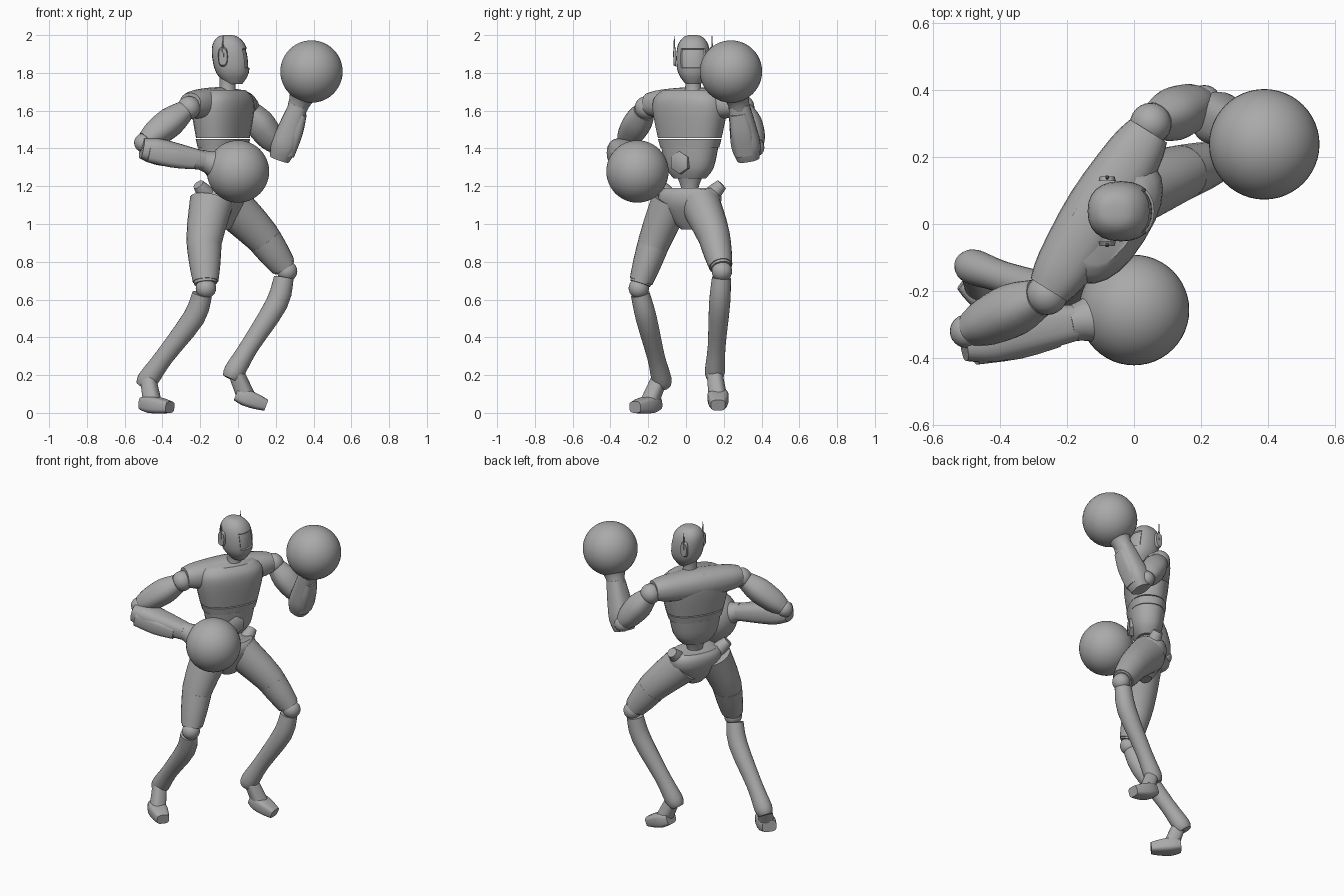
import bpy, bmesh, math
from mathutils import Vector

cube = bpy.data.objects.get("Cube")
if cube:
    bpy.data.objects.remove(cube, do_unlink=True)

grey = bpy.data.materials.new("plain_grey")
grey.use_nodes = True
grey.diffuse_color = (.4, .4, .4, 1)
shader = grey.node_tree.nodes["Principled BSDF"]
shader.inputs["Base Color"].default_value = grey.diffuse_color


def heading(degrees):
    angle = math.radians(degrees)
    return Vector((math.cos(angle), math.sin(angle), 0))


UP = Vector((0, 0, 1))
FORWARD, LEFTWARD = heading(0), heading(90)
CHEST_SIDE, CHEST_FRONT = heading(58), heading(-32)
PELVIS_SIDE = heading(66)


def finish(name, bm):
    bmesh.ops.recalc_face_normals(bm, faces=bm.faces)
    mesh = bpy.data.meshes.new(name)
    bm.to_mesh(mesh)
    bm.free()
    part = bpy.data.objects.new(name, mesh)
    bpy.context.collection.objects.link(part)
    mesh.materials.append(grey)
    bpy.ops.object.select_all(action="DESELECT")
    part.select_set(True)
    bpy.context.view_layer.objects.active = part
    bpy.ops.object.shade_smooth_by_angle(angle=math.radians(40))


def smooth_path(points, steps):
    # Spline through the centres, with each radius as the fourth component
    last = len(points) - 1
    path = []
    for i in range(last):
        start, end = points[i], points[i + 1]
        leave = (end - points[max(i - 1, 0)]) / 2
        arrive = (points[min(i + 2, last)] - start) / 2
        for k in range(steps):
            t = k / steps
            ease = t * t * (3 - 2 * t)
            path.append(start.lerp(end, ease) + leave * (t * (1 - t) ** 2)
                        - arrive * (t * t * (1 - t)))
    return path + [points[last]]


def power_curve(value, power):
    return math.copysign(abs(value) ** (2 / power), value)


def limb(name, centres, radii, side, flat=1, power=2, steps=3, sides=24, level=False, edit=None):
    """Skin rounded sections along a path; flat is the depth to width ratio."""
    path = smooth_path([Vector((*c, r)) for c, r in zip(centres, radii)], steps)
    bm = bmesh.new()
    rings = []
    for i, section in enumerate(path):
        before, after = path[max(i - 1, 0)], path[min(i + 1, len(path) - 1)]
        along = UP if level else (after - before).to_3d().normalized()
        across = (side - along * side.dot(along)).normalized()
        depth = along.cross(across) * flat
        ring = []
        for k in range(sides):
            turn = math.tau * k / sides
            offset = (across * power_curve(math.cos(turn), power)
                      + depth * power_curve(math.sin(turn), power))
            ring.append(bm.verts.new(section.to_3d() + offset * section.w))
        rings.append(ring)
    for lower, upper in zip(rings, rings[1:]):
        for k in range(sides):
            bm.faces.new((lower[k - 1], lower[k], upper[k], upper[k - 1]))
    bm.faces.new(rings[0])
    bm.faces.new(rings[-1])
    if edit:
        bmesh.ops.recalc_face_normals(bm, faces=bm.faces)
        edit(bm)
    finish(name, bm)


def stack(name, base, heights, widths, side, flat=1, lean=0, **options):
    # Level sections piled up over a point on the ground
    centres = [base + UP * z + FORWARD * lean * (heights[-1] - z) for z in heights]
    limb(name, centres, widths, side, flat, level=True, **options)


def between(start, end, *fractions):
    return [start.lerp(end, f) for f in fractions]


def ball(name, centre, radius, segments=24):
    bm = bmesh.new()
    bmesh.ops.create_uvsphere(bm, u_segments=segments, v_segments=segments // 2, radius=radius)
    bmesh.ops.translate(bm, verts=bm.verts, vec=centre)
    finish(name, bm)


def cut_visor(bm):
    faces = [f for f in bm.faces
             if f.normal.x > .6 and 1.83 < f.calc_center_median().z < 1.93]
    bmesh.ops.inset_region(bm, faces=faces, thickness=.004, depth=-.007)


# Head with a recessed visor, ear pods and antennas
skull = Vector((-.055, .038, 0))
stack("head", skull, (1.74, 1.8, 1.88, 1.95, 1.99, 2), (.04, .08, .09, .08, .05, .02),
      LEFTWARD, flat=1.08, lean=.13, power=2.3, edit=cut_visor)
stack("neck", skull, (1.65, 1.72, 1.8), (.055, .042, .045), LEFTWARD)
for label, out in (("left", LEFTWARD), ("right", -LEFTWARD)):
    pod = skull + UP * 1.885 + out * .09 - FORWARD * .025
    limb(label + "_ear_pod", [pod, pod + out * .014], (.026, .022), FORWARD, flat=2, power=2.6, steps=1)
    foot_of_antenna = pod + out * .01
    limb(label + "_antenna", [foot_of_antenna, foot_of_antenna + UP * .11], (.008, .002),
         FORWARD, steps=1, sides=6)

# Torso
middle = Vector((-.08, .02, 0))
stack("chest", middle, (1.455, 1.6, 1.67, 1.71), (.18, .21, .2, .15), CHEST_SIDE, flat=.62, power=2.4)
stack("rib_band", middle, (1.405, 1.45), (.165, .178), CHEST_SIDE, flat=.65, power=2.4, steps=1)
stack("abdomen", middle, (1.24, 1.3, 1.41), (.09, .135, .16), CHEST_SIDE, flat=.68, power=2.3)
stack("spine", middle, (1.12, 1.18, 1.25), (.055, .045, .07), CHEST_SIDE, flat=.85)
yoke = Vector((-.105, .04, 1.635))
limb("shoulder_yoke", between(yoke - CHEST_SIDE, yoke + CHEST_SIDE, .36, .4, .5, .6, .64),
     (.065, .085, .1, .085, .065), CHEST_FRONT, flat=.9, power=2.3)
# Six-sided belly plate
belly = middle + UP * 1.325
limb("belly_plate", between(belly, belly + CHEST_FRONT, .06, .105, .111), (.06, .06, .05),
     UP, steps=1, sides=6)

# Pelvis
stack("pelvis", middle, (.97, 1.02, 1.1, 1.16, 1.19), (.045, .1, .165, .17, .14),
      PELVIS_SIDE, flat=.65, power=2.3)

# Legs, each from its own posed joints
legs = {
    "right": dict(hip=(-.14, -.08, 1.12), mid=(-.18, -.17, .9), knee=(-.17, -.25, .66),
                  ankle=(-.5, -.12, .14), heel=(-.5, -.16, .05), toe=(-.36, -.27, .03),
                  crest=(-.21, -.14, 1.21)),
    "left": dict(hip=(-.04, .08, 1.1), mid=(.13, .15, .93), knee=(.26, .19, .75),
                 ankle=(-.04, .15, .18), heel=(-.01, .17, .1), toe=(.15, .17, .04),
                 crest=(-.03, .19, 1.21)),
}
for label, pose in legs.items():
    hip, mid, knee, ankle, heel, toe, crest = map(Vector, pose.values())
    limb(label + "_hip_tip", between(hip, crest, .2, .7, 1), (.05, .04, .03), PELVIS_SIDE)
    limb(label + "_thigh", [hip, mid, mid.lerp(knee, .9)], (.105, .085, .055), LEFTWARD, flat=1.1)
    limb(label + "_thigh_guard", between(mid, knee, .1, .5, .85), (.083, .074, .062),
         LEFTWARD, flat=1.1)
    ball(label + "_knee", knee, .054)
    calf, shank = between(knee, ankle, .3, .7)
    limb(label + "_shin", [knee.lerp(ankle, .06), calf + FORWARD * .035, shank + FORWARD * .01,
                           ankle.lerp(knee, .07), ankle],
         (.05, .056, .047, .053, .04), LEFTWARD, flat=1.05)
    # Instep block and wedge-shaped sole
    limb(label + "_instep", [ankle + UP * .05 + (toe - heel) / 6, heel.lerp(toe, .35)],
         (.04, .047), PELVIS_SIDE, power=2.6)
    limb(label + "_foot", between(heel, toe, 0, .3, .7, 1), (.035, .045, .04, .03),
         UP, flat=1.25, power=3.5, steps=2)

# Arms: shoulder, upper arm, elbow, forearm, raised plate, cuff and round glove
arms = {
    "right": dict(shoulder=(-.26, -.21, 1.615), elbow=(-.5, -.32, 1.43), fore=(-.51, -.35, 1.4),
                  wrist=(-.18, -.295, 1.335), glove=(0, -.257, 1.278), outer=(0, -.02, -.015)),
    "left": dict(shoulder=(.05, .3, 1.62), elbow=(.21, .365, 1.405), fore=(.22, .33, 1.345),
                 wrist=(.32, .28, 1.63), glove=(.389, .238, 1.807), outer=(.02, -.01, 0)),
}
for label, pose in arms.items():
    shoulder, elbow, fore, wrist, glove, outer = map(Vector, pose.values())
    ball(label + "_shoulder", shoulder, .062)
    limb(label + "_upper_arm", between(shoulder, elbow, .1, .4, .75, .95), (.055, .075, .068, .05),
         CHEST_SIDE, power=2.4)
    ball(label + "_elbow", elbow, .05)
    limb(label + "_forearm", between(fore, wrist, 0, .25, .6, 1), (.06, .078, .07, .055),
         LEFTWARD, flat=.9, power=2.7)
    limb(label + "_forearm_plate", [c + outer for c in between(fore, wrist, .1, .5, .85)],
         (.056, .06, .045), LEFTWARD, flat=.9, power=3.5)
    limb(label + "_glove_cuff", between(wrist, glove, -.1, .2, .6), (.053, .064, .11), LEFTWARD)
    ball(label + "_glove", glove, .165, segments=48)
